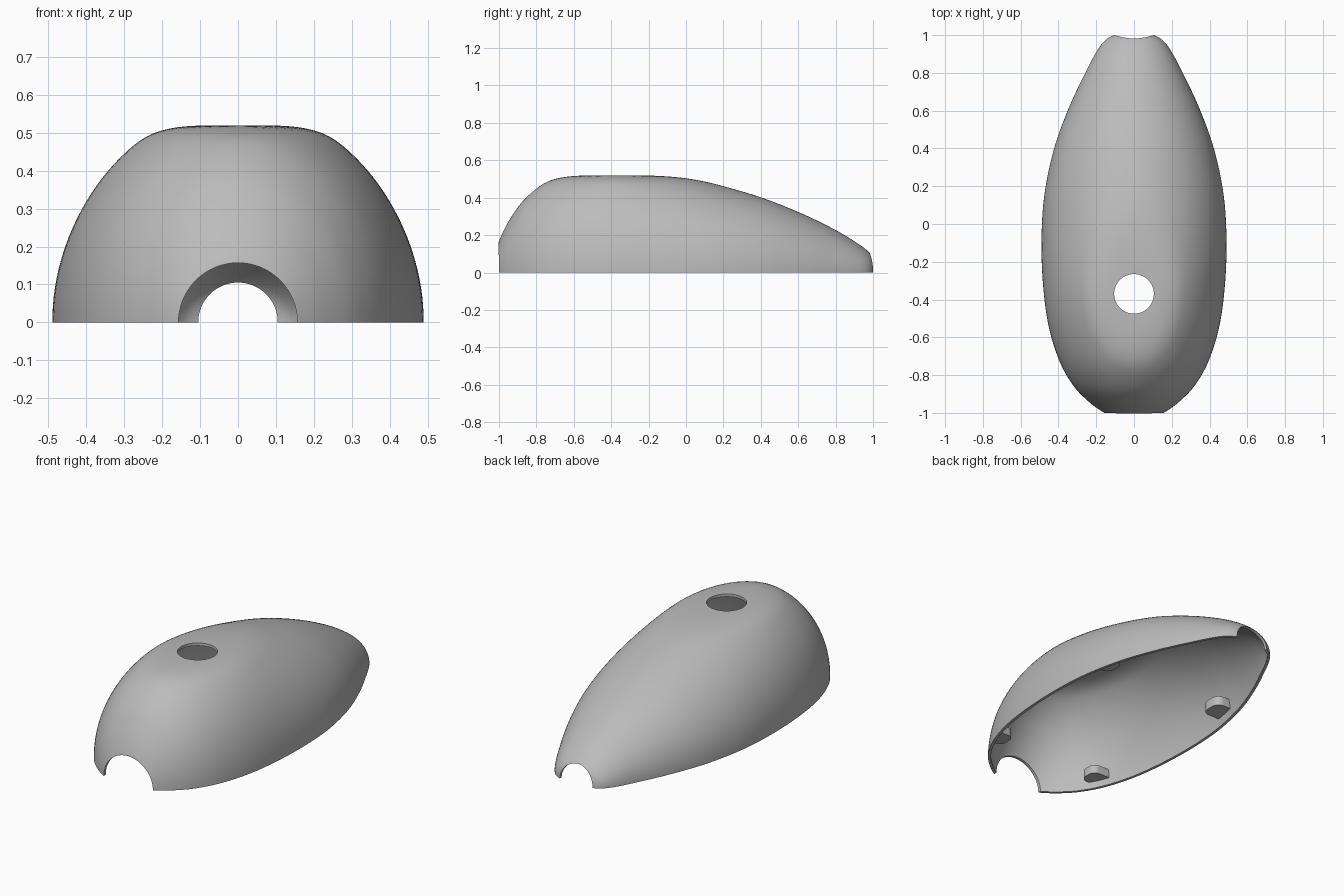
import bpy, bmesh, math
from mathutils import Matrix, Vector

if "Cube" in bpy.data.objects:
    bpy.data.objects.remove(bpy.data.objects["Cube"])

WALL = 0.016
FLAT_TOP = 0.52

# One matte grey for everything
grey = bpy.data.materials.new("shell_grey")
grey.use_nodes = True
colour = (0.5, 0.5, 0.5, 1)
grey.diffuse_color = colour
grey.node_tree.nodes["Principled BSDF"].inputs["Base Color"].default_value = colour

# Stations along the body: position, half width, height before flattening
stations = [Vector(s) for s in (
    (-1.006, .138, .138), (-.995, .165, .18), (-.945, .235, .28), (-.86, .318, .395),
    (-.73, .393, .493), (-.55, .45, .553), (-.34, .48, .57), (-.1, .49, .535),
    (.15, .475, .475), (.4, .423, .402), (.62, .343, .315), (.8, .258, .227),
    (.91, .2, .161), (.972, .153, .115), (1, .107, .08), (1.004, .09, .06))]


def spline(points, steps):
    """Smooth curve through all points."""
    p = [2 * points[0] - points[1]] + points + [2 * points[-1] - points[-2]]
    out = []
    for a, b, c, d in zip(p, p[1:], p[2:], p[3:]):
        for i in range(steps):
            t = i / steps
            out.append(0.5 * (2 * b + (c - a) * t + (2 * a - 5 * b + 4 * c - d) * t * t
                              + (3 * b - a - 3 * c + d) * t ** 3))
    return out + [points[-1]]


rows = spline(stations, 6)


def flatten(z, k=0.05):
    """Soft limit at the level of the flat top."""
    h = max(k - abs(z - FLAT_TOP), 0) / k
    return min(z, FLAT_TOP) - h * h * k / 4


def wall_x(y, z):
    """Middle of the side wall at a given place."""
    for a, b in zip(rows, rows[1:]):
        if a.x <= y <= b.x:
            s = a.lerp(b, (y - a.x) / (b.x - a.x))
            return s.y * math.sqrt(1 - (z / s.z) ** 2) - WALL / 2


def make_object(name, bm):
    bmesh.ops.recalc_face_normals(bm, faces=bm.faces)
    mesh = bpy.data.meshes.new(name)
    bm.to_mesh(mesh)
    bm.free()
    mesh.materials.append(grey)
    obj = bpy.data.objects.new(name, mesh)
    bpy.context.collection.objects.link(obj)
    return obj


def activate(obj):
    bpy.ops.object.select_all(action='DESELECT')
    obj.select_set(True)
    bpy.context.view_layer.objects.active = obj


# Shell: half-elliptical sections lofted from front to back
SEG = 72
bm = bmesh.new()
grid = []
for y, w, h in rows:
    angles = [math.pi * i / SEG for i in range(SEG + 1)]
    grid.append([bm.verts.new((w * math.cos(a), y, flatten(h * math.sin(a)))) for a in angles])
for r0, r1 in zip(grid, grid[1:]):
    for i in range(SEG):
        bm.faces.new((r0[i], r0[i + 1], r1[i + 1], r1[i]))
shell = make_object("shell", bm)
if shell.data.polygons[len(shell.data.polygons) // 2].normal.z < 0:
    shell.data.flip_normals()
solid = shell.modifiers.new("wall", 'SOLIDIFY')
solid.thickness = WALL
solid.offset = -1


# Round openings: front, back and top
def cutter(name, radius, location, along_y):
    bm = bmesh.new()
    turn = Matrix.Rotation(math.pi / 2, 4, 'X') if along_y else Matrix()
    bmesh.ops.create_cone(bm, cap_ends=True, segments=64, radius1=radius, radius2=radius,
                          depth=0.4, matrix=Matrix.Translation(location) @ turn)
    obj = make_object(name, bm)
    obj.hide_render = True
    cut = shell.modifiers.new(name, 'BOOLEAN')
    cut.operation = 'DIFFERENCE'
    cut.solver = 'EXACT'
    cut.object = obj
    return obj


cutters = [cutter("front_cutter", 0.157, (0, -1, 0), True),
           cutter("back_cutter", 0.105, (0, 1, 0), True),
           cutter("top_cutter", 0.105, (0, -0.37, 0.5), False)]
activate(shell)
for m in list(shell.modifiers):
    bpy.ops.object.modifier_apply(modifier=m.name)
for c in cutters:
    bpy.data.objects.remove(c)
for v in shell.data.vertices:
    if v.co.z < 0.004:
        v.co.z = 0
bpy.ops.object.shade_smooth_by_angle(angle=math.radians(35))


# Mounting tabs: rounded lugs growing inward from the side walls
def tab(name, side, y0, y1, inner, z0, z1):
    bm = bmesh.new()
    r = (y1 - y0) * 0.35
    rings = []
    for z in (z0, z1):
        outline = [(wall_x(y0, z), y0)]
        for cy, start in ((y0 + r, 1.5), (y1 - r, 1.0)):
            for i in range(7):
                a = math.pi * (start - i / 12)
                outline.append((inner + r + r * math.cos(a), cy + r * math.sin(a)))
        outline.append((wall_x(y1, z), y1))
        rings.append([bm.verts.new((side * x, y, z)) for x, y in outline])
    low, high = rings
    bm.faces.new(low)
    bm.faces.new(high)
    for i in range(len(low)):
        j = (i + 1) % len(low)
        bm.faces.new((low[i], low[j], high[j], high[i]))
    activate(make_object(name, bm))
    bpy.ops.object.shade_smooth_by_angle(angle=math.radians(35))


for side, label in ((1, "left"), (-1, "right")):
    tab(label + "_back_tab", side, 0.18, 0.31, 0.335, 0.05, 0.105)
    tab(label + "_front_tab", side, -0.79, -0.68, 0.285, 0.04, 0.09)
